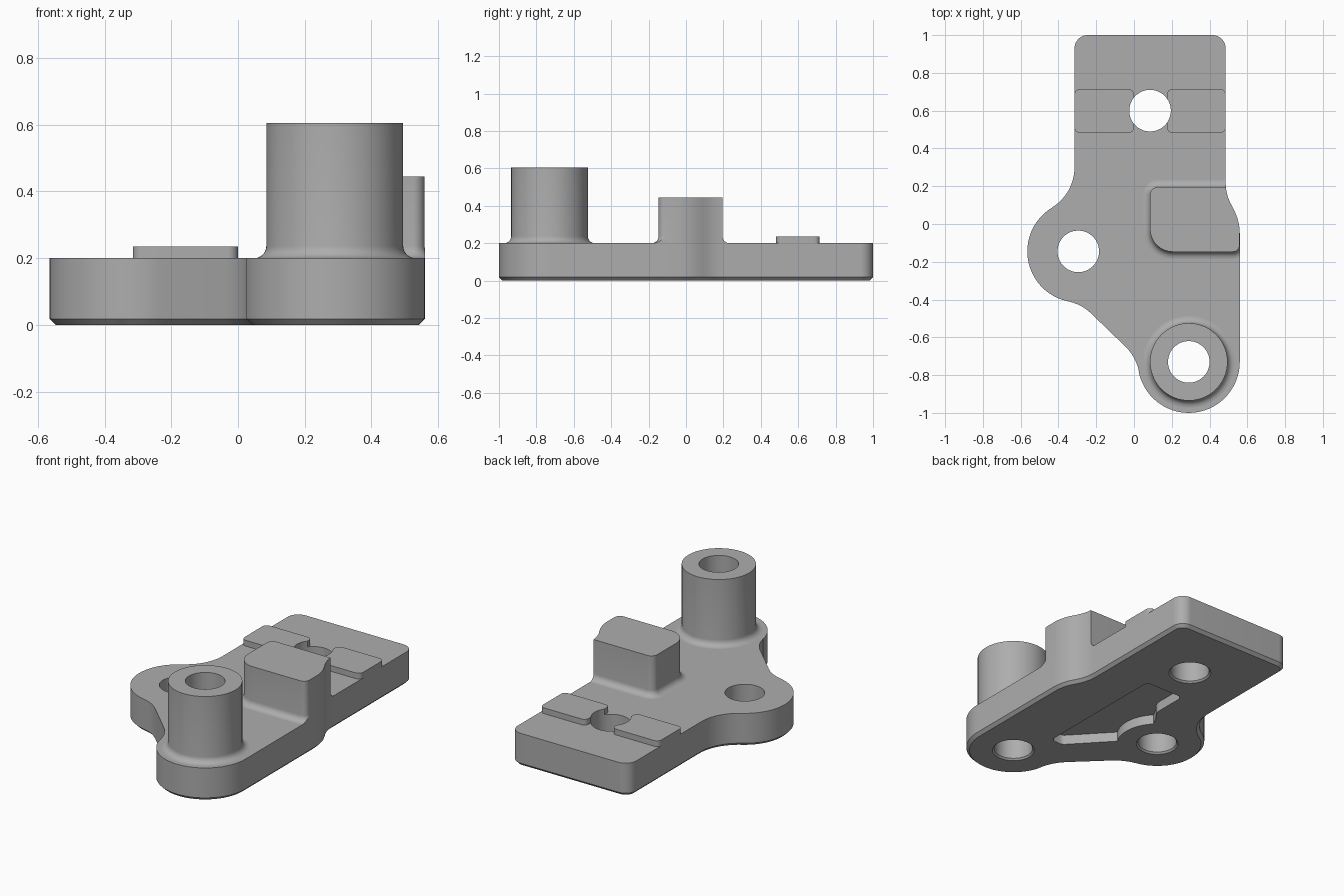
import bpy, bmesh, math
from mathutils import Vector

cube = bpy.data.objects.get("Cube")
if cube:
    bpy.data.objects.remove(cube, do_unlink=True)

grey = bpy.data.materials.new("machined grey")
grey.use_nodes = True
COLOUR = (0.42, 0.42, 0.42, 1)
grey.diffuse_color = COLOUR
grey.node_tree.nodes["Principled BSDF"].inputs["Base Color"].default_value = COLOUR


def arc(centre, r, start, end, step=6):
    """Points on a circular arc, angles in degrees."""
    n = max(2, round(abs(end - start) / step))
    angles = [math.radians(start + (end - start) * i / n) for i in range(n + 1)]
    return [Vector((centre[0] + r * math.cos(a), centre[1] + r * math.sin(a))) for a in angles]


def circle(centre, r):
    return arc(centre, r, 0, 360, 5)[:-1]


def rounded_box(x0, x1, y0, y1, radii):
    """Counter-clockwise from the lower left corner."""
    a, b, c, d = radii
    return (arc((x0 + a, y0 + a), a, 180, 270, 10) + arc((x1 - b, y0 + b), b, 270, 360, 10)
            + arc((x1 - c, y1 - c), c, 0, 90, 10) + arc((x0 + d, y1 - d), d, 90, 180, 10))


def offset(outline, d):
    """Move a counter-clockwise outline outwards with mitred corners."""
    out = []
    for i, p in enumerate(outline):
        e0 = (p - outline[i - 1]).normalized()
        e1 = (outline[(i + 1) % len(outline)] - p).normalized()
        n0, n1 = Vector((e0.y, -e0.x)), Vector((e1.y, -e1.x))
        out.append(p + (n0 + n1) * d / (1 + n0.dot(n1)))
    return out


def loft(name, outline, levels):
    """Solid from an outline repeated at (offset, z) levels."""
    clean = [p for i, p in enumerate(outline) if (p - outline[i - 1]).length > 1e-4]
    bm = bmesh.new()
    rings = [[bm.verts.new((p.x, p.y, z)) for p in offset(clean, d)] for d, z in levels]
    n = len(clean)
    for low, high in zip(rings, rings[1:]):
        for i in range(n):
            j = (i + 1) % n
            bm.faces.new((low[i], low[j], high[j], high[i]))
    bm.faces.new(rings[0][::-1])
    bm.faces.new(rings[-1])
    mesh = bpy.data.meshes.new(name)
    bm.to_mesh(mesh)
    bm.free()
    mesh.materials.append(grey)
    obj = bpy.data.objects.new(name, mesh)
    bpy.context.collection.objects.link(obj)
    return obj


def activate(obj):
    bpy.ops.object.select_all(action="DESELECT")
    obj.select_set(True)
    bpy.context.view_layer.objects.active = obj


def boolean(obj, cutter, operation="DIFFERENCE"):
    cutter.hide_render = True
    mod = obj.modifiers.new("cut", "BOOLEAN")
    mod.object, mod.operation, mod.solver = cutter, operation, "EXACT"
    activate(obj)
    bpy.ops.object.modifier_apply(modifier=mod.name)
    bpy.data.objects.remove(cutter, do_unlink=True)


def bore(obj, centre):
    """Through hole with a small chamfer on the underside."""
    boolean(obj, loft("bore_cutter", circle(centre, HOLE), [(0.02, -0.01), (0, 0.01), (0, 0.8)]))


def fillet(top):
    """Levels of a concave foot blending into the plate, then a straight wall."""
    r = 0.037
    turns = [math.radians(15 * i) for i in range(7)]
    foot = [(r * (1 - math.sin(a)), TOP + r * (1 - math.cos(a))) for a in turns]
    return [(r, TOP - 0.01)] + foot + [(0, top)]


TOP, HOLE, LOBE, BLEND = 0.2, 0.11, 0.27, 0.25
boss_at, lobe_at, end_at = (0.29, -0.73), (-0.295, -0.145), (0.085, 0.6)

# Plate outline: front lobe, right flank, square end, side lobe, blends between
outline = (arc(boss_at, LOBE, 191, 360) + arc((0.29, -0.05), LOBE, 0, 31.2)
           + arc((0.735, 0.22), BLEND, 211.2, 180)
           + arc((0.415, 0.93), 0.07, 0, 90) + arc((-0.245, 0.93), 0.07, 90, 180)
           + arc((-0.565, 0.3), BLEND, 0, -58.8) + arc(lobe_at, LOBE, 121.2, 258.3)
           + arc((-0.4, -0.654), BLEND, 78.3, 45) + arc((-0.219, -0.829), BLEND, 45, 11))
plate = loft("base_plate", outline, [(-0.018, 0), (0, 0.018), (0, TOP)])
for spot in (boss_at, lobe_at, end_at):
    bore(plate, spot)

# Relief pocket under the plate, curving round the side hole
pocket = (arc((0.17, -0.47), 0.03, 270, 360, 15) + arc((0.17, 0.325), 0.03, 0, 90, 15)
          + arc((-0.03, 0.325), 0.03, 90, 180, 15) + arc((-0.16, 0.16), 0.1, 0, -50, 10)
          + arc(lobe_at, 0.23, 45, -32) + arc((0.135, -0.46), 0.04, 225, 270, 15))
boolean(plate, loft("pocket_cutter", pocket, [(0, -0.05), (0, 0.06)]))

# Tall hollow boss
boss = loft("tubular_boss", circle(boss_at, 0.205), fillet(0.605))
bore(boss, boss_at)

# Stop block, trimmed flush with the plate flank
block = loft("stop_block", rounded_box(0.085, 0.559, -0.147, 0.195, (0.12, 0.035, 0.02, 0.04)),
             fillet(0.445))
boolean(block, loft("trim_cutter", outline, [(0, 0), (0, 0.8)]), "INTERSECT")

# Pair of raised pads either side of the end hole
pads = []
for side, x0, x1 in (("right", -0.315, 0), ("left", 0.175, 0.485)):
    pad = loft(side + "_pad", rounded_box(x0, x1, 0.482, 0.715, (0.03,) * 4), [(0, TOP), (0, 0.235)])
    bore(pad, end_at)
    pads.append(pad)

for obj in (plate, boss, block, *pads):
    activate(obj)
    bpy.ops.object.shade_smooth_by_angle(angle=math.radians(30))
